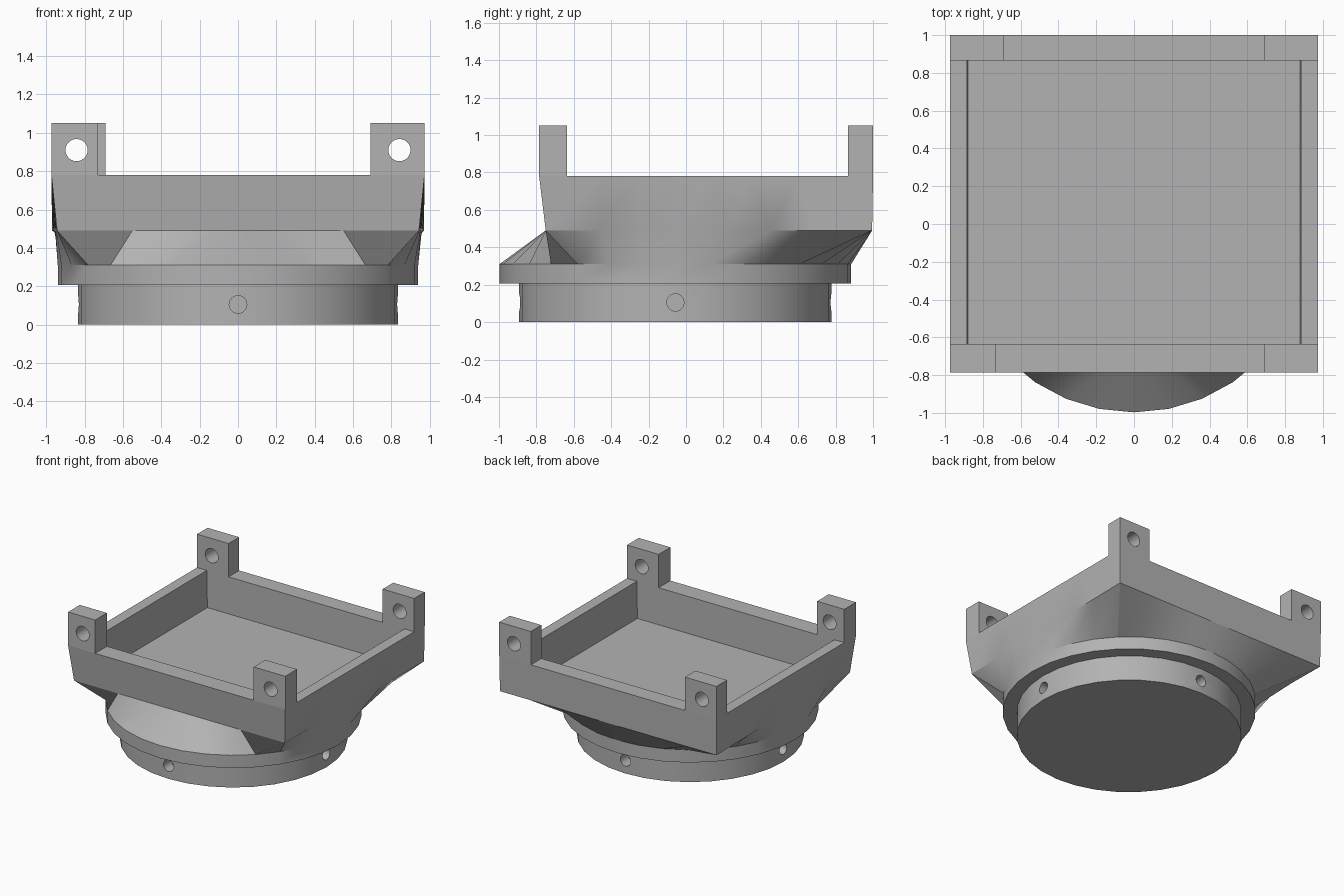
import bpy, bmesh, math
from mathutils import Matrix

cube = bpy.data.objects.get("Cube")
if cube:
    bpy.data.objects.remove(cube, do_unlink=True)

CY = -0.057     # axis of the round neck
N = 32          # sides of every ring

grey = bpy.data.materials.new("plain grey")
grey.use_nodes = True
colour = (0.45, 0.45, 0.45, 1)
grey.diffuse_color = colour
grey.node_tree.nodes["Principled BSDF"].inputs["Base Color"].default_value = colour


def finish(name, bm):
    bmesh.ops.recalc_face_normals(bm, faces=bm.faces)
    me = bpy.data.meshes.new(name)
    bm.to_mesh(me)
    bm.free()
    me.materials.append(grey)
    ob = bpy.data.objects.new(name, me)
    bpy.context.collection.objects.link(ob)
    return ob


def circle(r, z):
    return [(r * math.cos(2 * math.pi * i / N), CY + r * math.sin(2 * math.pi * i / N), z)
            for i in range(N)]


def rectangle(hx, y0, y1, z, taper=0.0, front_power=1.0, side_power=1.0):
    """Rectangle with N points spread by angle; corners fall on fixed indices."""
    corners = {4: (1, y1), 12: (-1, y1), 19: (-1, y0), 29: (1, y0)}
    pts = []
    for i in range(N):
        a = 2 * math.pi * i / N
        c, s = math.cos(a), math.sin(a)
        if i in corners:
            x, y = corners[i][0] * hx, corners[i][1]
        elif 4 < i < 12:
            x, y = c / s * (y1 - CY), y1
        elif 19 < i < 29:
            x, y = c / s * (y0 - CY), y0
            x = math.copysign(hx * (abs(x) / hx) ** front_power, x)
        else:
            x, y = math.copysign(hx, c), CY + s / abs(c) * hx
            if y > CY + 0.01:
                y = CY + (y1 - CY) * ((y - CY) / (y1 - CY)) ** side_power
        pts.append((x * (1 - taper * (y1 - y) / (y1 - y0)), y, z))
    return pts


# Body: round plug, flange, blend to a square tray, then down into the tray
rings = [
    circle(0.835, 0), circle(0.835, 0.207), circle(0.94, 0.207), circle(0.94, 0.31),
    rectangle(0.97, -0.75, 0.995, 0.49, 0.027, 1.6, 0.75),
    rectangle(0.973, -0.785, 1.0, 0.78),
    rectangle(0.885, -0.635, 0.865, 0.78),
    rectangle(0.88, -0.635, 0.865, 0.48),
]
bm = bmesh.new()
loops = [[bm.verts.new(p) for p in ring] for ring in rings]
for a, b in zip(loops, loops[1:]):
    for i in range(N):
        j = (i + 1) % N
        bm.faces.new((a[i], a[j], b[j], b[i]))
bm.faces.new(loops[0])
bm.faces.new(loops[-1])
body = finish("body", bm)


def drill(ob, centre, axis, radius, depth):
    """Cut a round hole and remove the cutter."""
    bm = bmesh.new()
    turn = Matrix.Rotation(math.pi / 2, 4, 'X' if axis == 'Y' else 'Y')
    bmesh.ops.create_cone(bm, cap_ends=True, segments=24, radius1=radius, radius2=radius,
                          depth=depth, matrix=Matrix.Translation(centre) @ turn)
    cutter = finish("cutter", bm)
    cutter.hide_render = True
    mod = ob.modifiers.new("hole", 'BOOLEAN')
    mod.operation, mod.solver, mod.object = 'DIFFERENCE', 'EXACT', cutter
    bpy.context.view_layer.objects.active = ob
    bpy.ops.object.modifier_apply(modifier=mod.name)
    bpy.data.objects.remove(cutter, do_unlink=True)


# Four set-screw holes around the plug
for s in (-1, 1):
    drill(body, (s * 0.835, CY, 0.105), 'X', 0.046, 0.2)
    drill(body, (0, CY + s * 0.835, 0.105), 'Y', 0.046, 0.2)

# Corner lugs with through holes
lugs = {
    "front_right_lug": (-0.973, -0.73, -0.785, -0.635),
    "front_left_lug": (0.69, 0.973, -0.785, -0.635),
    "back_right_lug": (-0.973, -0.69, 0.865, 1.0),
    "back_left_lug": (0.69, 0.973, 0.865, 1.0),
}
parts = [body]
for name, (x0, x1, y0, y1) in lugs.items():
    bm = bmesh.new()
    mid = ((x0 + x1) / 2, (y0 + y1) / 2, 0.915)
    size = Matrix.Diagonal((x1 - x0, y1 - y0, 0.27, 1))
    bmesh.ops.create_cube(bm, size=1, matrix=Matrix.Translation(mid) @ size)
    lug = finish(name, bm)
    drill(lug, (math.copysign(0.842, x0), mid[1], 0.91), 'Y', 0.058, 0.4)
    parts.append(lug)

# Smooth the round surfaces, keep the edges sharp
bpy.ops.object.select_all(action='DESELECT')
for ob in parts:
    ob.select_set(True)
bpy.context.view_layer.objects.active = body
bpy.ops.object.shade_smooth_by_angle(angle=math.radians(25))
